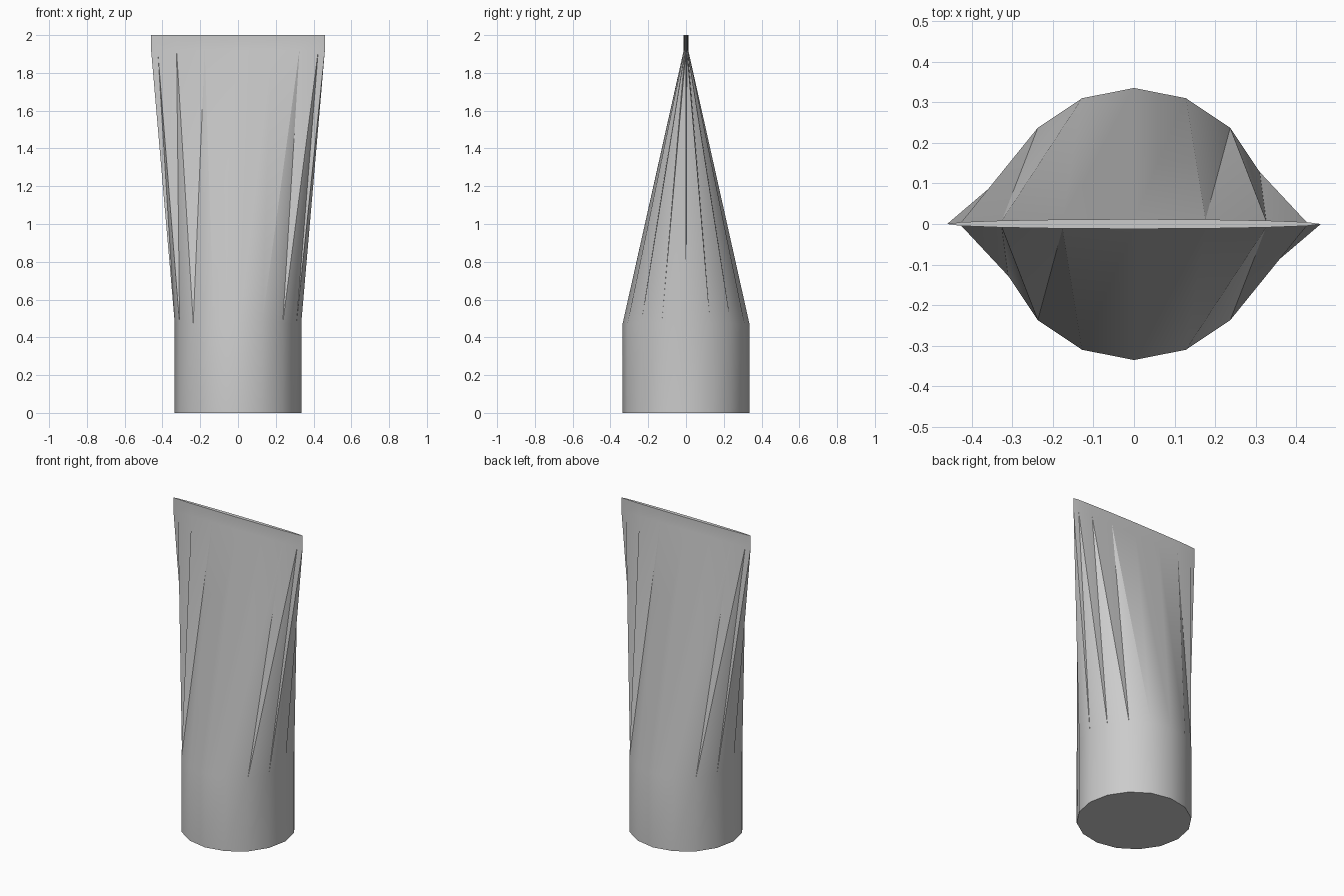
import bpy, bmesh
from math import cos, sin, tau, radians

cube = bpy.data.objects.get("Cube")
if cube:
    bpy.data.objects.remove(cube, do_unlink=True)

# Plain grey metal
grey = bpy.data.materials.new("grey")
grey.use_nodes = True
colour = (0.6, 0.6, 0.6, 1)
grey.diffuse_color = colour
grey.node_tree.nodes["Principled BSDF"].inputs["Base Color"].default_value = colour

SIDES = 16
# Sections from base to tip: (z, half width, half depth)
SECTIONS = [(0, 0.335, 0.335), (0.475, 0.335, 0.335), (1.92, 0.46, 0.012), (2, 0.46, 0.012)]

bm = bmesh.new()
rings = []
for z, rx, ry in SECTIONS:
    rings.append([bm.verts.new((rx * cos(tau * i / SIDES), ry * sin(tau * i / SIDES), z))
                  for i in range(SIDES)])

# Round collar, tapering body and thin lip
for low, high in zip(rings, rings[1:]):
    for i in range(SIDES):
        j = (i + 1) % SIDES
        bm.faces.new((low[i], low[j], high[j]))
        bm.faces.new((low[i], high[j], high[i]))

# End caps
bm.faces.new(rings[0][::-1])
bm.faces.new(rings[-1])

mesh = bpy.data.meshes.new("flattened_tube")
bm.to_mesh(mesh)
bm.free()
mesh.materials.append(grey)
tube = bpy.data.objects.new("flattened_tube", mesh)
bpy.context.collection.objects.link(tube)

# Smooth shading with sharp end rims
bpy.ops.object.select_all(action="DESELECT")
tube.select_set(True)
bpy.context.view_layer.objects.active = tube
bpy.ops.object.shade_smooth_by_angle(angle=radians(30))
